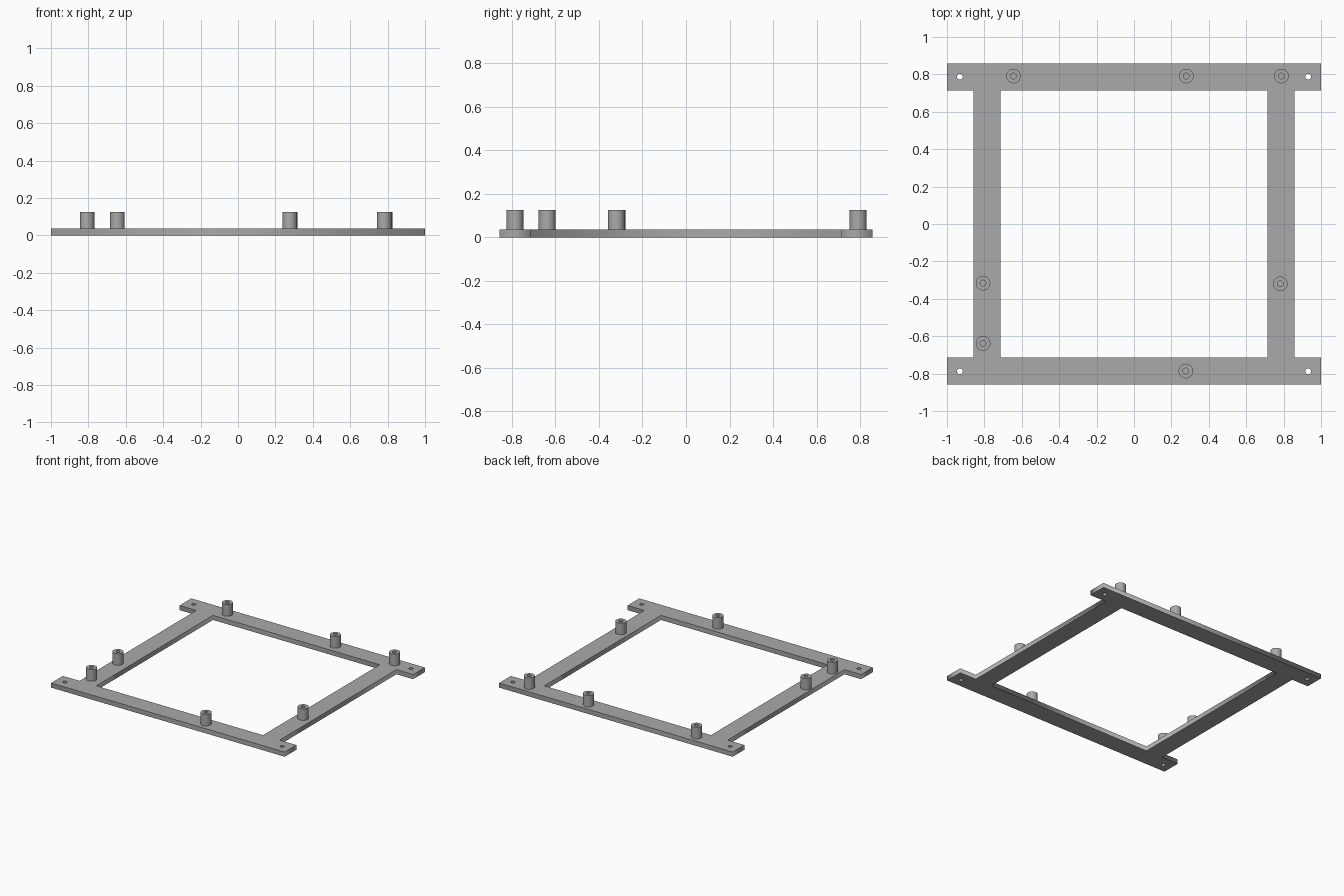
import bpy, bmesh
from math import cos, sin, tau
from mathutils import Matrix

if "Cube" in bpy.data.objects:
    bpy.data.objects.remove(bpy.data.objects["Cube"], do_unlink=True)

THICK, TOP = 0.036, 0.125
OUT_X, OUT_Y, SIDE_X, BAR = 1.0, 0.857, 0.857, 0.143
POST_R, HOLE_R, SEGS = 0.039, 0.0155, 32

grey = bpy.data.materials.new("grey plastic")
grey.use_nodes = True
colour = (0.4, 0.4, 0.4, 1)
grey.diffuse_color = colour
grey.node_tree.nodes["Principled BSDF"].inputs["Base Color"].default_value = colour


def finish(obj):
    obj.data.materials.append(grey)
    bpy.ops.object.select_all(action='DESELECT')
    obj.select_set(True)
    bpy.context.view_layer.objects.active = obj


def circle(x, y, r):
    return [(x + r * cos(tau * i / SEGS), y + r * sin(tau * i / SEGS)) for i in range(SEGS)]


# Flat frame: outline, window and four corner screw holes
inner_x, inner_y = SIDE_X - BAR, OUT_Y - BAR
quarter = [(SIDE_X, inner_y), (OUT_X, inner_y), (OUT_X, OUT_Y)]
right = [(x, -y) for x, y in reversed(quarter)] + quarter
outline = right + [(-x, y) for x, y in reversed(right)]
window = [(inner_x, -inner_y), (inner_x, inner_y), (-inner_x, inner_y), (-inner_x, -inner_y)]
screw_holes = [circle(sx * 0.931, sy * 0.788, HOLE_R) for sx in (-1, 1) for sy in (-1, 1)]

curve = bpy.data.curves.new("frame_plate", 'CURVE')
curve.dimensions = '2D'
curve.fill_mode = 'BOTH'
curve.extrude = THICK / 2
for loop in [outline, window] + screw_holes:
    spline = curve.splines.new('POLY')
    spline.points.add(len(loop) - 1)
    for point, (x, y) in zip(spline.points, loop):
        point.co = (x, y, 0, 1)
    spline.use_cyclic_u = True
plate = bpy.data.objects.new("frame_plate", curve)
plate.location.z = THICK / 2
bpy.context.collection.objects.link(plate)
finish(plate)
bpy.ops.object.convert(target='MESH')

# Hollow standoff post: a wall section spun around the axis
bm = bmesh.new()
section = [(HOLE_R, THICK), (HOLE_R, TOP), (POST_R, TOP), (POST_R, THICK)]
verts = [bm.verts.new((r, 0, z)) for r, z in section]
edges = [bm.edges.new((verts[i], verts[(i + 1) % 4])) for i in range(4)]
bmesh.ops.spin(bm, geom=verts + edges, cent=(0, 0, 0), axis=(0, 0, 1),
               angle=tau, steps=SEGS, use_duplicate=False)
bmesh.ops.remove_doubles(bm, verts=bm.verts[:], dist=0.0001)
bmesh.ops.recalc_face_normals(bm, faces=bm.faces[:])
post_mesh = bpy.data.meshes.new("standoff_post")
bm.to_mesh(post_mesh)
bm.free()

# Standoffs placed around the frame
posts = {
    "back_right_post": (-0.645, 0.791), "back_middle_post": (0.28, 0.791),
    "back_left_post": (0.788, 0.791), "right_middle_post": (-0.807, -0.316),
    "right_front_post": (-0.807, -0.638), "left_post": (0.782, -0.32),
    "front_post": (0.277, -0.786),
}
for name, (x, y) in posts.items():
    post = bpy.data.objects.new(name, post_mesh.copy())
    post.location = (x, y, 0)
    bpy.context.collection.objects.link(post)
    finish(post)
    bpy.ops.object.shade_smooth_by_angle()
